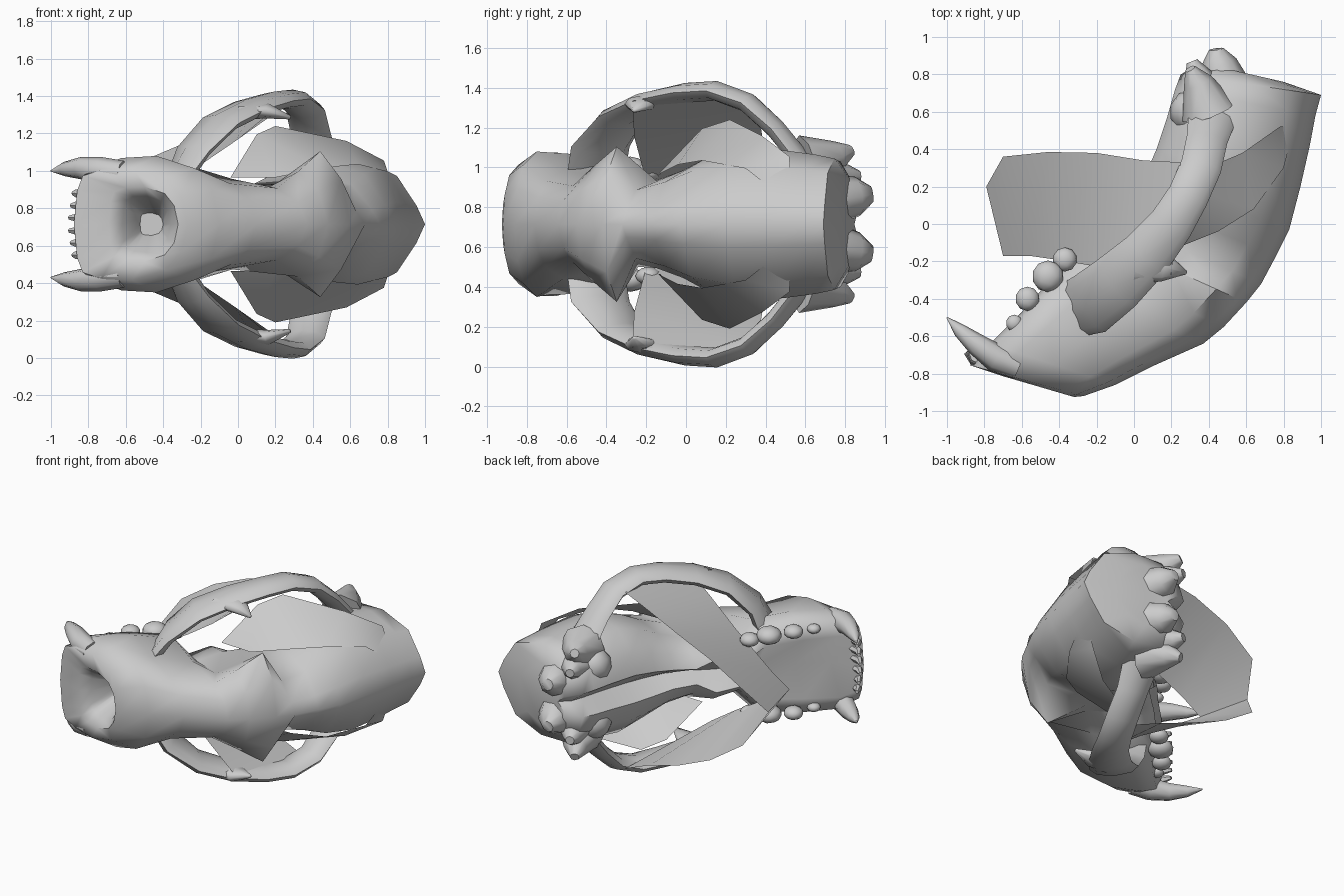
import bpy, bmesh, math
from mathutils import Vector

cube = bpy.data.objects.get("Cube")
if cube:
    bpy.data.objects.remove(cube)

MID = 0.715  # height of the symmetry plane
bone = bpy.data.materials.new("bone grey")
bone.use_nodes = True
COL = (0.6, 0.6, 0.6, 1)
bone.diffuse_color = COL
bone.node_tree.nodes["Principled BSDF"].inputs["Base Color"].default_value = COL


def finish(name, bm, angle=50):
    bmesh.ops.recalc_face_normals(bm, faces=bm.faces)
    me = bpy.data.meshes.new(name)
    bm.to_mesh(me)
    bm.free()
    ob = bpy.data.objects.new(name, me)
    bpy.context.collection.objects.link(ob)
    me.materials.append(bone)
    bpy.ops.object.select_all(action='DESELECT')
    ob.select_set(True)
    bpy.context.view_layer.objects.active = ob
    bpy.ops.object.shade_smooth_by_angle(angle=math.radians(angle))


def loft(bm, rings):
    rows = [[bm.verts.new(p) for p in r] for r in rings]
    n = len(rows[0])
    for a, b in zip(rows, rows[1:]):
        for i in range(n):
            j = (i + 1) % n
            bm.faces.new((a[i], a[j], b[j], b[i]))
    bm.faces.new(rows[0])
    bm.faces.new(rows[-1])


def tube(bm, path, side, thick, sides):
    """Oval tube along (x, y, w, radius) on one side; height lies in the xy plane."""
    pts = [Vector((x, y, MID + side * w)) for x, y, w, r in path]
    rings = []
    for i, p in enumerate(pts):
        t = (pts[min(i + 1, len(pts) - 1)] - pts[max(i - 1, 0)]).normalized()
        h = Vector((-t.y, t.x, 0)).normalized()
        n = t.cross(h)
        r = path[i][3]
        k = min(r, thick)
        rings.append([p + h * r * math.cos(a) + n * k * math.sin(a)
                      for a in (2 * math.pi * j / sides for j in range(sides))])
    loft(bm, rings)


def pair(name, paths, thick=1, sides=8, angle=50):
    bm = bmesh.new()
    for path in paths:
        for side in (1, -1):
            tube(bm, path, side, thick, sides)
    finish(name, bm, angle)


def sheet(name, edge_a, edge_b):
    """Open surface between two (x, y, w) edges, mirrored across the middle."""
    bm = bmesh.new()
    for side in (1, -1):
        a, b = ([bm.verts.new((x, y, MID + side * w)) for x, y, w in edge]
                for edge in (edge_a, edge_b))
        for i in range(len(a) - 1):
            bm.faces.new((a[i], a[i + 1], b[i + 1], b[i]))
    bmesh.ops.remove_doubles(bm, verts=bm.verts, dist=.001)
    finish(name, bm)


# Cranium: rings from the nose cavity back to the occiput
T = (0, .06, .2, .5, .78, .95, 1)
MUZZLE = (0, .5, .82, 1, .97, .86, .6)
ORBIT = (0, .38, .62, .78, 1, .92, .6)
BROW = (0, .62, 1, .55, .5, .45, .3)
BRAIN = (0, .3, .78, 1, .95, .6, .25)
stations = [  # section, dorsal x, y, ventral x, y, half width
    (MUZZLE, -.4, -.64, -.52, -.62, .06),
    (MUZZLE, -.36, -.85, -.61, -.78, .15),
    (MUZZLE, -.32, -.925, -.68, -.82, .2),
    (MUZZLE, -.27, -.92, -.86, -.76, .3),
    (MUZZLE, -.1, -.86, -.77, -.64, .365),
    (ORBIT, .1, -.76, -.6, -.47, .35),
    (ORBIT, .37, -.64, -.43, -.28, .31),
    (BROW, .48, -.55, -.32, -.18, .28),
    (BROW, .6, -.42, -.2, -.06, .39),
    (BRAIN, .68, -.32, -.1, .02, .22),
    (BRAIN, .76, -.17, .0, .14, .27),
    (BRAIN, .83, -.03, .06, .26, .34),
    (BRAIN, .89, .2, .12, .4, .39),
    (BRAIN, .94, .42, .18, .58, .37),
    (BRAIN, .97, .58, .22, .72, .35),
    (BRAIN, 1, .69, .25, .8, .33),
    (BRAIN, .8, .76, .36, .86, .22),
]
bm = bmesh.new()
rings = []
for k, (section, dx, dy, vx, vy, w) in enumerate(stations):
    d, v = Vector((dx, dy, MID)), Vector((vx, vy, MID))
    half = [(t, w * s) for t, s in zip(T, section)]
    roof = .86 if k > 3 else 1.03  # hollow palate behind the front rim
    ring = [d.lerp(v, t) + Vector((0, 0, h)) for t, h in half]
    ring.append(d.lerp(v, roof))
    ring += [d.lerp(v, t) - Vector((0, 0, h)) for t, h in reversed(half[1:])]
    rings.append(ring)
loft(bm, rings)
finish("cranium", bm, 60)

# Cheek arches, rooted in the upper jaw
pair("cheek_arch", [[
    (-.34, -.46, .2, .15), (-.24, -.43, .39, .17), (-.1, -.32, .54, .16),
    (.06, -.17, .62, .14), (.2, 0, .66, .12), (.29, .15, .67, .11),
    (.36, .31, .61, .11), (.39, .45, .48, .11), (.42, .58, .32, .13)]], thick=.05)

# Spurs of the cheek arches behind the eye sockets
pair("cheek_spur", [[(.02, -.2, .6, .12), (.16, -.23, .605, .08), (.28, -.26, .57, .01)]],
     thick=.04, angle=80)

# Knobs at the back of the skull
pair("neck_condyle", [[(.5, .72, .12, .13), (.45, .86, .14, .1), (.44, .935, .15, .04)]])
pair("base_process", [
    [(.38, .7, .22, .12), (.33, .82, .24, .06), (.31, .87, .24, .03)],
    [(.4, .6, .3, .15), (.34, .76, .34, .08), (.3, .83, .37, .03)]])

# Ear bulges under the braincase
bm = bmesh.new()
for side in (1, -1):
    g = bmesh.ops.create_icosphere(bm, subdivisions=2, radius=.12)["verts"]
    bmesh.ops.translate(bm, verts=g, vec=(.31, .6, MID + side * .2))
finish("ear_bulge", bm)

# Fangs
pair("fang", [[(-.62, -.76, .27, .07), (-.74, -.715, .285, .075), (-.84, -.645, .3, .06),
               (-.93, -.57, .295, .038), (-1, -.5, .285, .004)]])

# Small front teeth
pair("front_tooth", [[(-.78, -.75, w, .025), (-.86, -.735 + w * .1, w, .025),
                      (-.905 + w * .15, -.69 + w * .1, w, .012)] for w in (.035, .1, .165)], sides=6)

# Cheek teeth
bm = bmesh.new()
for x, y, w, r in ((-.64, -.53, .28, .045), (-.57, -.4, .29, .065),
                   (-.46, -.28, .28, .085), (-.37, -.19, .26, .065)):
    for side in (1, -1):
        g = bmesh.ops.create_icosphere(bm, subdivisions=2, radius=r)["verts"]
        for p in g:
            p.co.z *= .7
        bmesh.ops.translate(bm, verts=g, vec=(x, y, MID + side * w))
finish("cheek_tooth", bm)

# Scoop-shaped sheet under the skull, flaring towards the back
sheet("lower_sheet",
      [(-.7, -.17, 0), (-.56, -.17, .09), (-.42, -.19, .18), (-.24, -.22, .29),
       (-.02, -.26, .44), (.2, -.27, .62)],
      [(-.79, .2, 0), (-.7, .36, .2), (-.46, .385, .36), (-.2, .38, .47),
       (.05, .34, .55), (.25, .33, .63)])

# Sheets on the temples, from the sides of the braincase out to the arches
sheet("temple_sheet",
      [(.2, -.14, .25), (.45, -.04, .3), (.64, .08, .32), (.8, .3, .28), (.86, .53, .1)],
      [(-.04, -.13, .25), (.1, .08, .48), (.2, .22, .525), (.58, .38, .445), (.78, .52, .34)])
